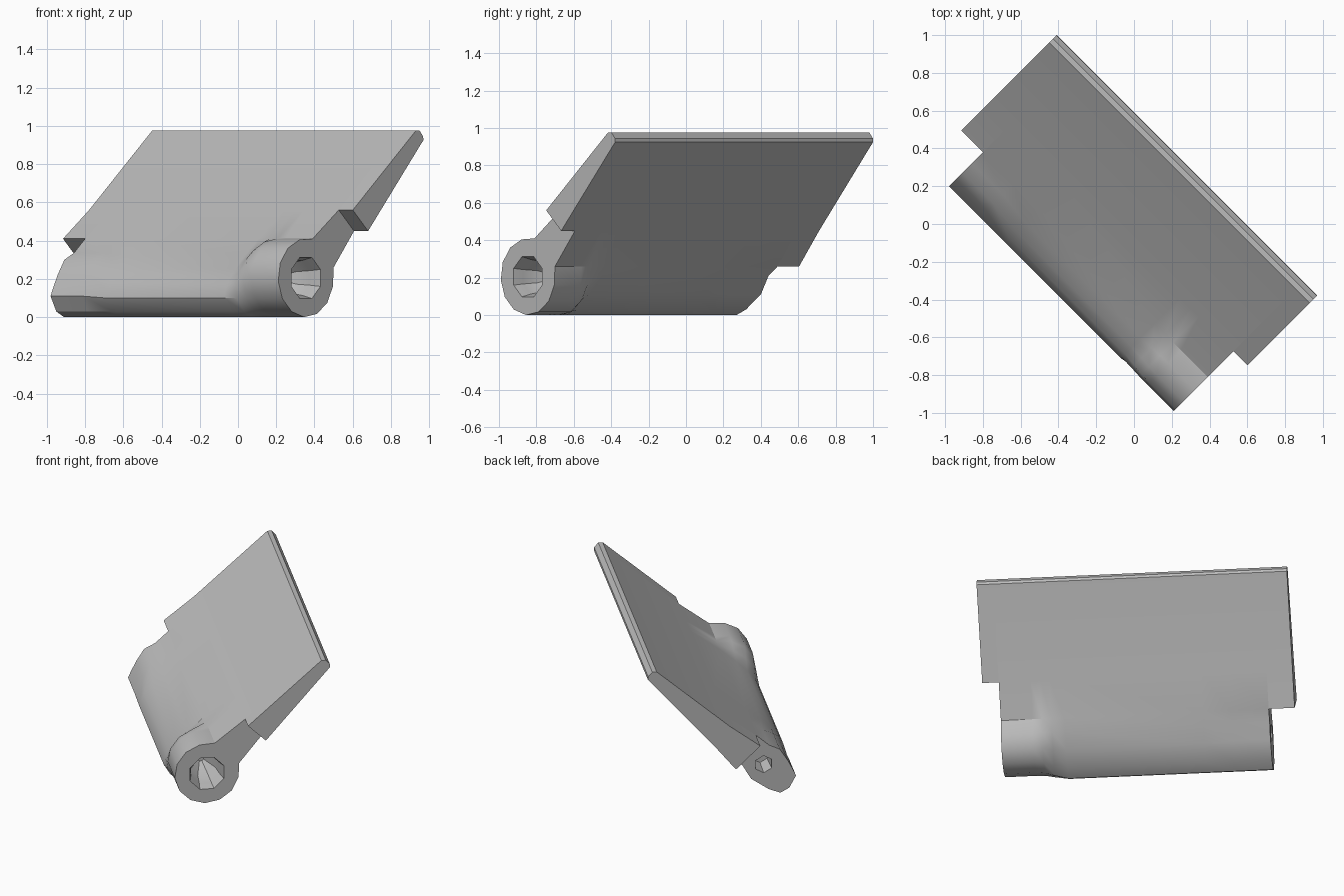
import bpy, bmesh, math

cube = bpy.data.objects.get("Cube")
if cube:
    bpy.data.objects.remove(cube, do_unlink=True)

grey = bpy.data.materials.new("plain_grey")
grey.use_nodes = True
grey.diffuse_color = (0.5, 0.5, 0.5, 1)
grey.node_tree.nodes["Principled BSDF"].inputs["Base Color"].default_value = (0.5, 0.5, 0.5, 1)

ROOT = math.sqrt(0.5)
AXIS_V, AXIS_Z, BARREL = -0.347, 0.205, 0.205


def loft(name, sections):
    """Skin closed (v, z) profiles placed along the diagonal hinge axis."""
    bm = bmesh.new()
    rings = [[bm.verts.new(((u + v) * ROOT, (v - u) * ROOT, z)) for v, z in prof]
             for u, prof in sections]
    n = len(rings[0])
    for a, b in zip(rings, rings[1:]):
        for i in range(n):
            j = (i + 1) % n
            bm.faces.new((a[i], a[j], b[j], b[i]))
    bm.faces.new(rings[0])
    bm.faces.new(rings[-1])
    bmesh.ops.recalc_face_normals(bm, faces=bm.faces)
    mesh = bpy.data.meshes.new(name)
    bm.to_mesh(mesh)
    bm.free()
    mesh.materials.append(grey)
    obj = bpy.data.objects.new(name, mesh)
    bpy.context.collection.objects.link(obj)
    return obj


def activate(obj):
    bpy.ops.object.select_all(action="DESELECT")
    obj.select_set(True)
    bpy.context.view_layer.objects.active = obj


def ring(radius, sides):
    return [(AXIS_V + radius * math.cos(math.tau * (i + 0.5) / sides),
             AXIS_Z + radius * math.sin(math.tau * (i + 0.5) / sides)) for i in range(sides)]


def blend(a, b, t):
    return [(p[0] + (q[0] - p[0]) * t, p[1] + (q[1] - p[1]) * t) for p, q in zip(a, b)]


def drill(obj, sections):
    cutter = loft("hole_cutter", sections)
    cutter.hide_render = True
    activate(obj)
    mod = obj.modifiers.new("hole", "BOOLEAN")
    mod.operation, mod.solver, mod.object = "DIFFERENCE", "EXACT", cutter
    bpy.ops.object.modifier_apply(modifier=mod.name)
    bpy.data.objects.remove(cutter, do_unlink=True)


# Shared slab profile: underside, rounded tip, upper side
root_low, root_top = (-0.142, 0.26), (-0.297, 0.41)
tip = [(0.009, 0.45), (0.40, 0.905), (0.418, 0.925), (0.416, 0.945),
       (0.39, 0.975), (0.362, 0.975), (-0.104, 0.56)]
slab = [root_low] + tip + [root_top]

# Lower edge profiles: thin middle, thicker left end, round barrel
middle = [(-0.40, 0.32), (-0.47, 0.25), (-0.52, 0.19), (-0.545, 0.14), (-0.552, 0.10),
          (-0.51, 0.03), (-0.453, 0), (-0.38, 0.025), (-0.28, 0.11), (-0.20, 0.195)]
left_end = [(-0.38, 0.335), (-0.45, 0.30), (-0.50, 0.22), (-0.535, 0.15), (-0.552, 0.11),
            (-0.51, 0.03), (-0.453, 0), (-0.38, 0.03), (-0.268, 0.11), (-0.21, 0.21)]
barrel = []
for i in range(1, 11):
    a = math.radians(76 + i * 299 / 11)
    barrel.append((AXIS_V + BARREL * math.cos(a), AXIS_Z + BARREL * math.sin(a)))

# Main plate with hinge barrel
body = loft("hinge_plate", [
    (-0.834, slab + left_end), (-0.6, slab + left_end), (-0.42, slab + middle),
    (0.45, slab + middle), (0.53, slab + blend(middle, barrel, 0.45)),
    (0.59, slab + blend(middle, barrel, 0.88)),
    (0.65, slab + barrel), (0.849, slab + barrel)])

# Pin sockets in both ends
drill(body, [(0.87, ring(0.122, 8)), (0.79, ring(0.10, 8)),
             (0.70, ring(0.085, 8)), (0.62, ring(0.02, 8))])
drill(body, [(-0.85, ring(0.06, 6)), (-0.70, ring(0.05, 6))])

# Overhanging side strips beyond the notches
left_strip = loft("left_strip", [(-0.997, slab), (-0.834, slab)])
right_strip = loft("right_strip", [(0.849, tip), (0.953, tip)])

for obj in (body, left_strip, right_strip):
    activate(obj)
    bpy.ops.object.shade_smooth_by_angle(angle=math.radians(32))
